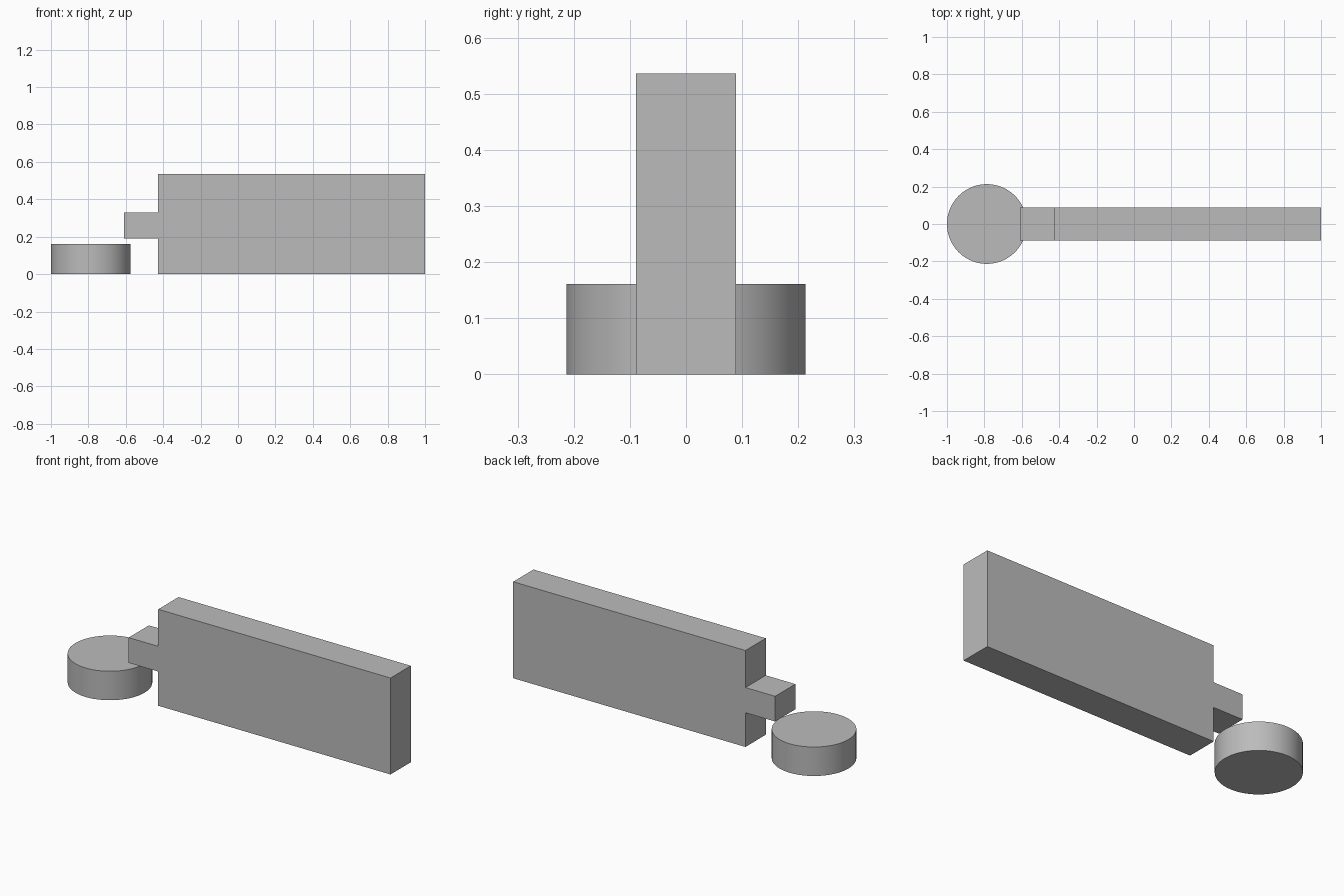
import bpy
import bmesh
import math

cube = bpy.data.objects.get("Cube")
if cube:
    bpy.data.objects.remove(cube, do_unlink=True)

COLOUR = (0.5, 0.5, 0.5, 1.0)
grey = bpy.data.materials.new("plain_grey")
grey.use_nodes = True
grey.diffuse_color = COLOUR
grey.node_tree.nodes["Principled BSDF"].inputs["Base Color"].default_value = COLOUR


def extruded_profile(name, profile, half_depth):
    """Extrude an outline in the XZ plane along Y."""
    bm = bmesh.new()
    face = bm.faces.new([bm.verts.new((x, -half_depth, z)) for x, z in profile])
    extruded = bmesh.ops.extrude_face_region(bm, geom=[face])["geom"]
    verts = [v for v in extruded if isinstance(v, bmesh.types.BMVert)]
    bmesh.ops.translate(bm, verts=verts, vec=(0, 2 * half_depth, 0))
    bmesh.ops.recalc_face_normals(bm, faces=bm.faces)
    mesh = bpy.data.meshes.new(name)
    bm.to_mesh(mesh)
    bm.free()
    obj = bpy.data.objects.new(name, mesh)
    bpy.context.collection.objects.link(obj)
    mesh.materials.append(grey)
    return obj


# Upright slab with a short tab at its right end
LEFT, SHOULDER, TAB_END = 1.0, -0.428, -0.61
TOP, TAB_TOP, TAB_BOTTOM = 0.536, 0.33, 0.19
extruded_profile("slab_with_tab", [
    (LEFT, 0), (LEFT, TOP), (SHOULDER, TOP), (SHOULDER, TAB_TOP),
    (TAB_END, TAB_TOP), (TAB_END, TAB_BOTTOM), (SHOULDER, TAB_BOTTOM), (SHOULDER, 0),
], 0.089)

# Separate round disc just below the tab
RADIUS, HEIGHT = 0.213, 0.161
bpy.ops.mesh.primitive_cylinder_add(vertices=96, radius=RADIUS, depth=HEIGHT,
                                    location=(RADIUS - 1, 0, HEIGHT / 2))
disc = bpy.context.object
disc.name = "round_disc"
disc.data.materials.append(grey)
bpy.ops.object.shade_smooth_by_angle(angle=math.radians(30))
